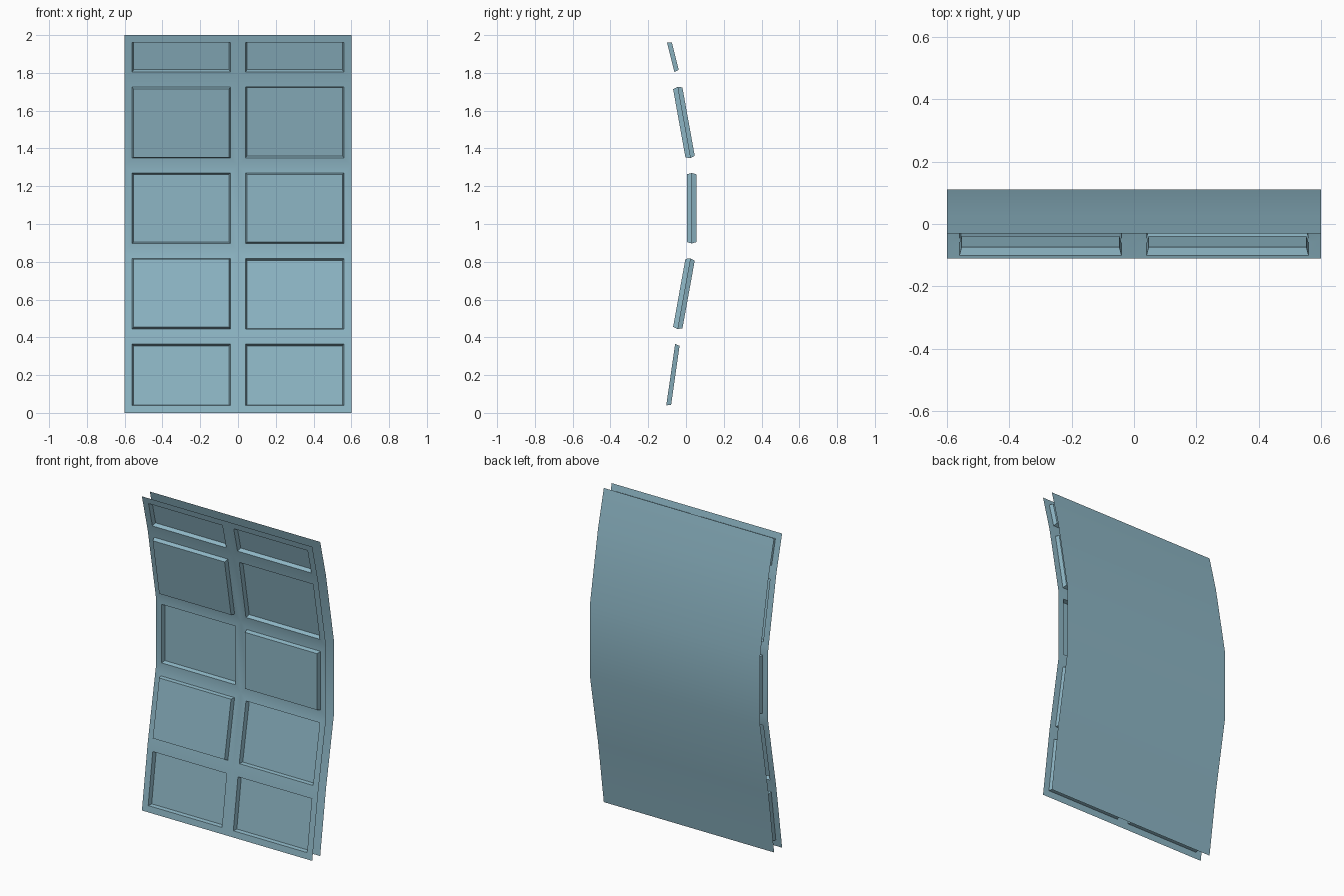
import bpy, bmesh, math

if "Cube" in bpy.data.objects:
    bpy.data.objects.remove(bpy.data.objects["Cube"])

# Bent side profile of the sheet: (y, z) at each row boundary
PROFILE = [(-0.11, 0.0), (-0.052, 0.405), (0.03, 0.857),
           (0.03, 1.31), (-0.052, 1.765), (-0.11, 2.0)]
COLUMNS = [-0.6, 0.0, 0.6]
BORDER, TAPER, DEPTH, GAP = 0.04, 0.007, 0.025, 0.08
RAISED = {(1, 0), (2, 1), (3, 0)}      # (row, column) of panels that stand proud

mat = bpy.data.materials.new("blue_grey")
mat.diffuse_color = (0.27, 0.47, 0.56, 1)
mat.use_nodes = True
mat.node_tree.nodes["Principled BSDF"].inputs["Base Color"].default_value = mat.diffuse_color


def bent_sheet(offset, flip=False):
    """Two-column sheet following the profile, facing -y unless flipped."""
    bm = bmesh.new()
    grid = [[bm.verts.new((x, y + offset, z)) for x in COLUMNS] for y, z in PROFILE]
    cells = {}
    for r in range(len(PROFILE) - 1):
        for c in range(len(COLUMNS) - 1):
            quad = [grid[r][c], grid[r][c + 1], grid[r + 1][c + 1], grid[r + 1][c]]
            cells[r, c] = bm.faces.new(quad[::-1] if flip else quad)
    bm.normal_update()
    return bm, cells


def finish(bm, name):
    mesh = bpy.data.meshes.new(name)
    bm.to_mesh(mesh)
    bm.free()
    mesh.materials.append(mat)
    obj = bpy.data.objects.new(name, mesh)
    bpy.context.collection.objects.link(obj)
    bpy.ops.object.select_all(action='DESELECT')
    obj.select_set(True)
    bpy.context.view_layer.objects.active = obj
    bpy.ops.object.shade_smooth_by_angle(angle=math.radians(30))
    return obj


# Front sheet: frame border, then a tapered raised or sunken panel in each cell
bm, cells = bent_sheet(0.0)
for key, face in cells.items():
    depth = DEPTH if key in RAISED else -DEPTH
    bmesh.ops.inset_individual(bm, faces=[face], thickness=BORDER, use_even_offset=True)
    bmesh.ops.inset_individual(bm, faces=[face], thickness=TAPER, depth=depth,
                               use_even_offset=True)
finish(bm, "front_panelled_sheet")

# Plain back sheet
bm, _ = bent_sheet(GAP, flip=True)
finish(bm, "back_sheet")
